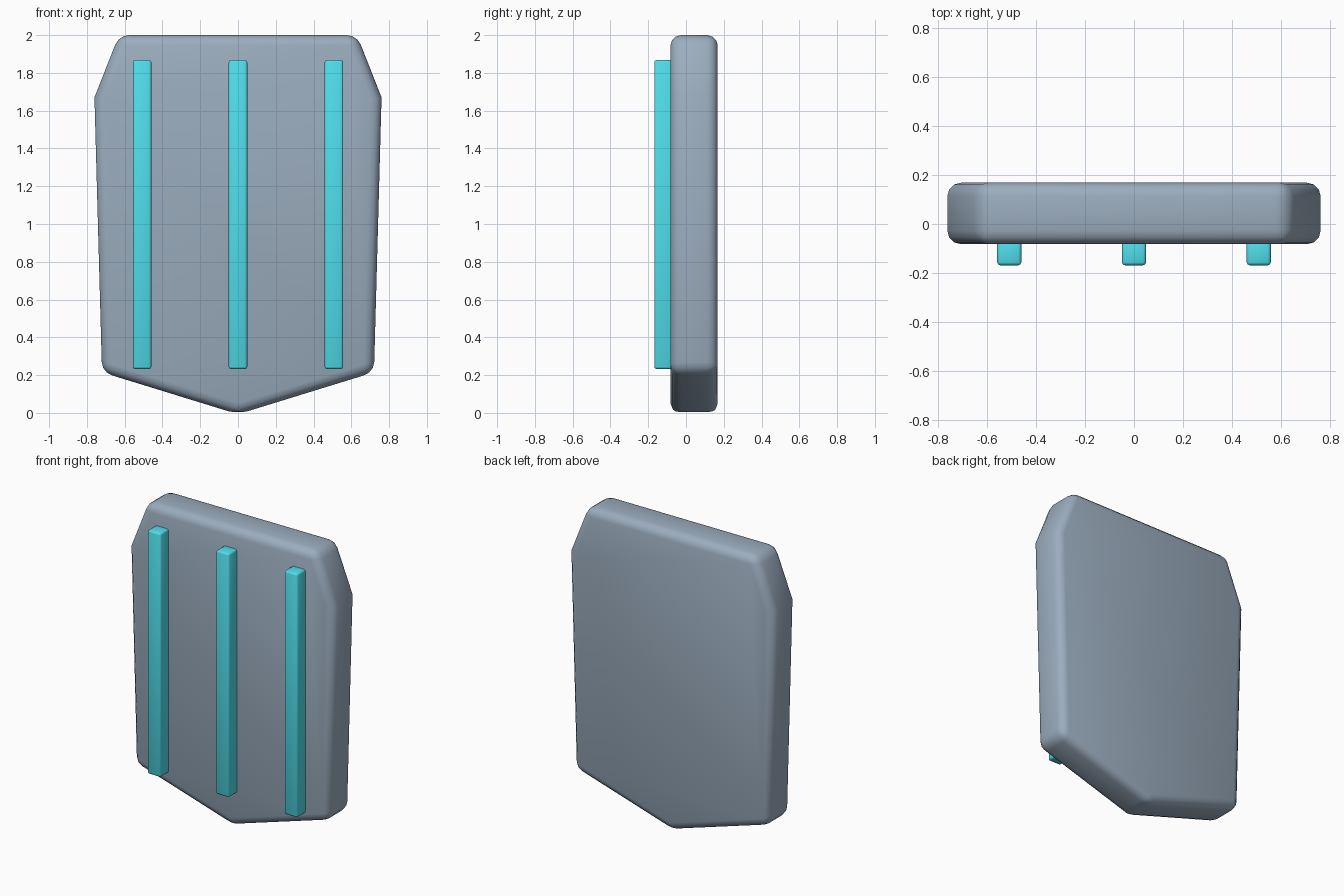
import bpy, bmesh, math

if "Cube" in bpy.data.objects:
    bpy.data.objects.remove(bpy.data.objects["Cube"])


def material(name, color):
    mat = bpy.data.materials.new(name)
    mat.diffuse_color = color
    mat.use_nodes = True
    mat.node_tree.nodes["Principled BSDF"].inputs["Base Color"].default_value = mat.diffuse_color
    return mat


def prism(name, profile, y0, y1, width, segments, mat):
    # extrude an xz outline from y0 to y1, round its edges, shade smooth
    bm = bmesh.new()
    face = bm.faces.new([bm.verts.new((x, y0, z)) for x, z in profile])
    ext = bmesh.ops.extrude_face_region(bm, geom=[face])
    verts = [g for g in ext["geom"] if isinstance(g, bmesh.types.BMVert)]
    bmesh.ops.translate(bm, verts=verts, vec=(0, y1 - y0, 0))
    bmesh.ops.recalc_face_normals(bm, faces=bm.faces)
    for f in bm.faces:
        f.smooth = True
    mesh = bpy.data.meshes.new(name)
    bm.to_mesh(mesh)
    bm.free()
    mesh.materials.append(mat)
    obj = bpy.data.objects.new(name, mesh)
    bpy.context.collection.objects.link(obj)
    bev = obj.modifiers.new("Bevel", 'BEVEL')
    bev.width = width
    bev.segments = segments
    bev.limit_method = 'ANGLE'
    bev.angle_limit = math.radians(30)
    return obj


slate = material("slate", (0.33, 0.42, 0.52, 1))
teal = material("teal", (0.08, 0.735, 0.84, 1))

# Armour plate: tapered, pointed outline mirrored about x = 0
right = [(0.72, 0.215), (0.76, 1.67), (0.63, 2.0)]
outline = [(0, -0.007)] + right + [(-x, z) for x, z in reversed(right)]
prism("plate", outline, -0.082, 0.168, 0.055, 3, slate)

# Raised front strips
for name, x in (("left", -0.508), ("middle", 0), ("right", 0.508)):
    a, b = x - 0.049, x + 0.049
    prism(name + "_strip", [(a, 0.232), (b, 0.232), (b, 1.868), (a, 1.868)],
          -0.168, -0.06, 0.012, 2, teal)
